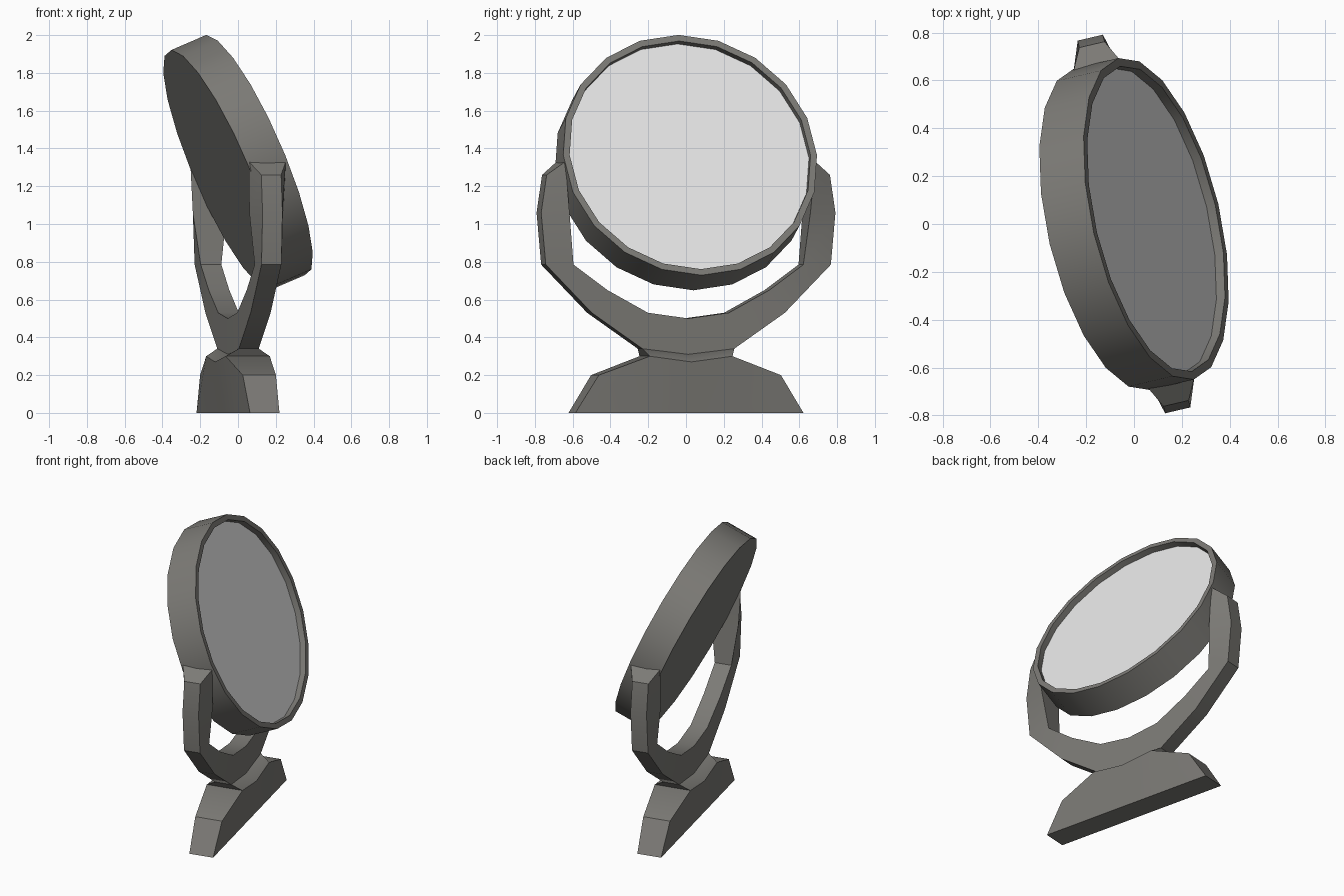
import bpy, bmesh, math
from mathutils import Matrix

if "Cube" in bpy.data.objects:
    bpy.data.objects.remove(bpy.data.objects["Cube"])

TURN = Matrix.Rotation(math.radians(13.2), 4, 'Z')   # whole model is turned
TILT = Matrix.Rotation(math.radians(67.2), 4, 'Y')   # mirror leans back
SIDES = 20


def material(name, rgb):
    m = bpy.data.materials.new(name)
    m.diffuse_color = (*rgb, 1)
    m.use_nodes = True
    m.node_tree.nodes["Principled BSDF"].inputs["Base Color"].default_value = m.diffuse_color
    return m


metal = material("warm grey metal", (0.20, 0.195, 0.18))
silver = material("mirror silver", (0.80, 0.80, 0.80))


def finish(name, bm, mat, matrix):
    bmesh.ops.recalc_face_normals(bm, faces=bm.faces)
    me = bpy.data.meshes.new(name)
    bm.to_mesh(me)
    bm.free()
    me.transform(matrix)
    me.polygons.foreach_set("use_smooth", [True] * len(me.polygons))
    me.set_sharp_from_angle(angle=math.radians(30))
    me.materials.append(mat)
    ob = bpy.data.objects.new(name, me)
    bpy.context.collection.objects.link(ob)
    return ob


def mirrored_loft(name, sections):
    """Each section: (y, z, half thickness) of edge A, then of edge B.
    Sections run from the outer end to the centre and are mirrored in y."""
    full = sections + [(-a, b, c, -d, e, f) for a, b, c, d, e, f in sections[-2::-1]]
    bm = bmesh.new()
    rings = [[bm.verts.new(p) for p in
              ((-ha, ya, za), (ha, ya, za), (hb, yb, zb), (-hb, yb, zb))]
             for ya, za, ha, yb, zb, hb in full]
    for r, s in zip(rings, rings[1:]):
        for i in range(4):
            j = (i + 1) % 4
            bm.faces.new((r[i], r[j], s[j], s[i]))
    bm.faces.new(rings[0])
    bm.faces.new(rings[-1])
    return finish(name, bm, metal, TURN)


# foot
mirrored_loft("base", [
    (.495, .20, .09, .62, 0, .08),
    (.225, .30, .12, .30, 0, .08),
    (0, .27, .125, 0, 0, .08)])

# bevelled neck between foot and yoke
mirrored_loft("neck", [
    (.25, .34, .054, .225, .30, .12),
    (0, .31, .054, 0, .27, .125)])

# U-shaped yoke: outer edge, then inner edge
mirrored_loft("yoke", [
    (.77, 1.26, .054, .68, 1.33, .10),
    (.80, 1.06, .054, .655, 1.06, .092),
    (.775, .785, .054, .625, .785, .056),
    (.525, .53, .054, .44, .65, .056),
    (.25, .34, .054, .22, .53, .056),
    (0, .31, .054, 0, .50, .056)])

# round mirror housing with a recessed front
PLACE = Matrix.Translation((0, 0, 1.325)) @ TURN @ TILT


def ring(bm, r, z):
    return [bm.verts.new((r * math.cos(2 * math.pi * i / SIDES),
                          r * math.sin(2 * math.pi * i / SIDES), z))
            for i in range(SIDES)]


bm = bmesh.new()
rings = [ring(bm, r, z) for r, z in
         ((.69, -.103), (.69, .103), (.655, .103), (.655, .055))]
for a, b in zip(rings, rings[1:]):
    for i in range(SIDES):
        j = (i + 1) % SIDES
        bm.faces.new((a[i], a[j], b[j], b[i]))
bm.faces.new(rings[0])
bm.faces.new(rings[-1])
finish("mirror_housing", bm, metal, PLACE)

# mirror glass plate
bm = bmesh.new()
lo, hi = ring(bm, .655, .056), ring(bm, .655, .063)
for i in range(SIDES):
    j = (i + 1) % SIDES
    bm.faces.new((lo[i], lo[j], hi[j], hi[i]))
bm.faces.new(lo)
bm.faces.new(hi)
finish("mirror_glass", bm, silver, PLACE)
